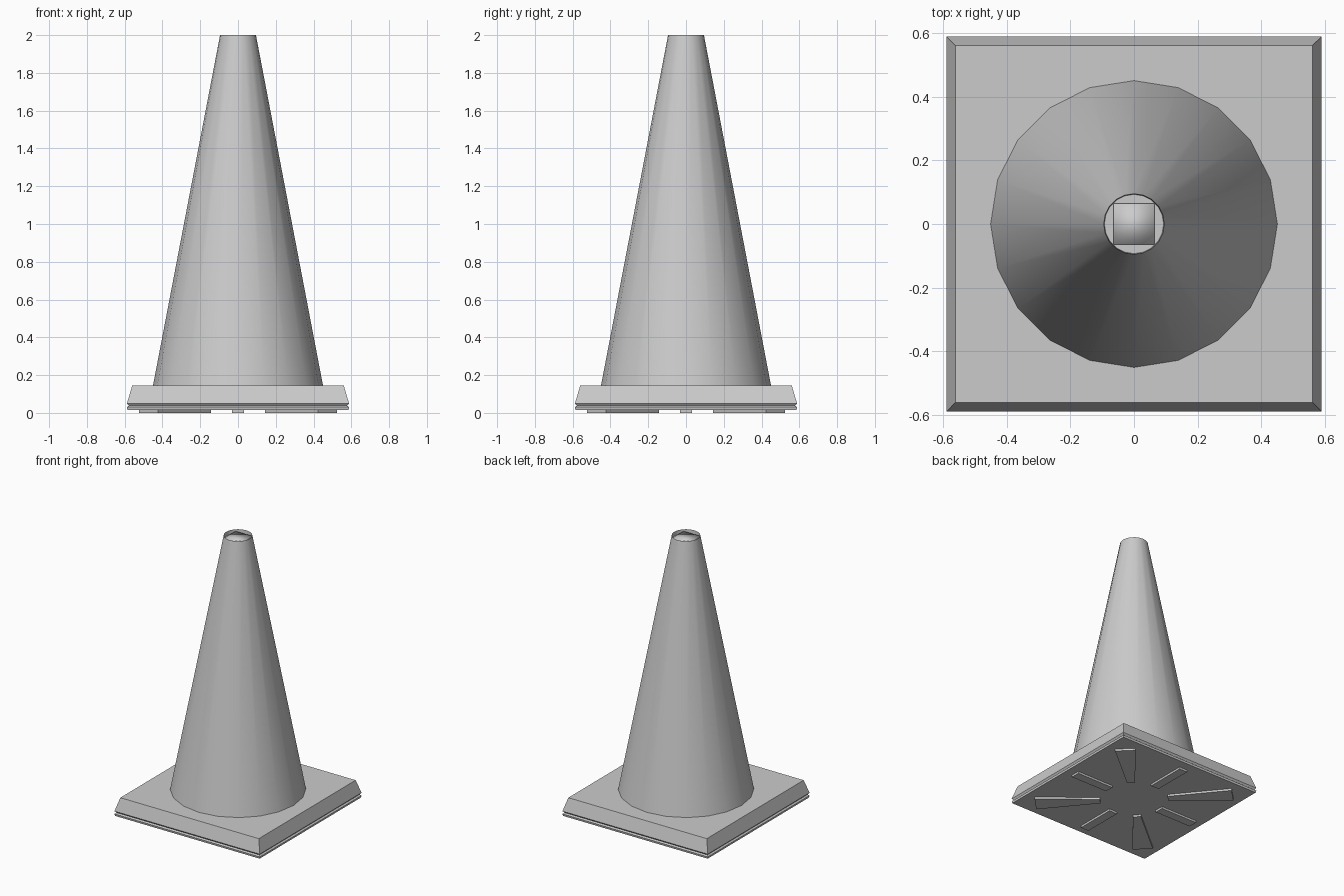
import bpy, math

if "Cube" in bpy.data.objects:
    bpy.data.objects.remove(bpy.data.objects["Cube"])


def make(name, verts, faces, smooth=None):
    me = bpy.data.meshes.new(name)
    me.from_pydata(verts, [], faces)
    ob = bpy.data.objects.new(name, me)
    bpy.context.collection.objects.link(ob)
    if smooth:
        bpy.ops.object.select_all(action='DESELECT')
        ob.select_set(True)
        bpy.context.view_layer.objects.active = ob
        bpy.ops.object.shade_smooth_by_angle(angle=math.radians(smooth))
    return ob


def lathe(name, profile, sides, turn=0.0, cap_start=True, smooth=None):
    """Stack of regular rings, profile = (radius, z) from the outside bottom up."""
    verts = [(r * math.cos(turn + math.tau * i / sides),
              r * math.sin(turn + math.tau * i / sides), z)
             for r, z in profile for i in range(sides)]
    faces = [(k * sides + i, k * sides + (i + 1) % sides,
              (k + 1) * sides + (i + 1) % sides, (k + 1) * sides + i)
             for k in range(len(profile) - 1) for i in range(sides)]
    if cap_start:
        faces.append(tuple(reversed(range(sides))))
    last = (len(profile) - 1) * sides
    faces.append(tuple(range(last, last + sides)))
    return make(name, verts, faces, smooth)


Q = math.pi / 4
R2 = math.sqrt(2)

# Square base plate with a fine groove around its lower edge
lathe("base_plate", [(w * R2, z) for w, z in
      [(0.585, 0.015), (0.588, 0.03), (0.578, 0.038), (0.588, 0.05), (0.56, 0.145)]],
      4, Q)

# Twenty-sided cone body with a shallow recess at the tip
lathe("cone_body", [(0.45, 0.145), (0.095, 2.0), (0.093, 1.97)], 20,
      cap_start=False, smooth=40)

# Square plug inside the tip
lathe("tip_plug", [(0.065 * R2, 1.96), (0.065 * R2, 1.988)], 4, Q, smooth=100)


# Feet under the plate: tapered on the diagonals, narrow bars on the axes
def foot(name, angle, r0, r1, w0, w1):
    c, s = math.cos(angle), math.sin(angle)
    outline = [(r0, -w0), (r1, -w1), (r1, w1), (r0, w0)]
    verts = [(r * c - w * s, r * s + w * c, z) for z in (0.0, 0.016) for r, w in outline]
    faces = [(3, 2, 1, 0), (4, 5, 6, 7)]
    faces += [(i, (i + 1) % 4, (i + 1) % 4 + 4, i + 4) for i in range(4)]
    make(name, verts, faces)


for i in range(4):
    foot(f"corner_foot_{i + 1}", Q + i * 2 * Q, 0.23, 0.67, 0.027, 0.07)
    foot(f"side_foot_{i + 1}", i * 2 * Q, 0.22, 0.52, 0.033, 0.033)
